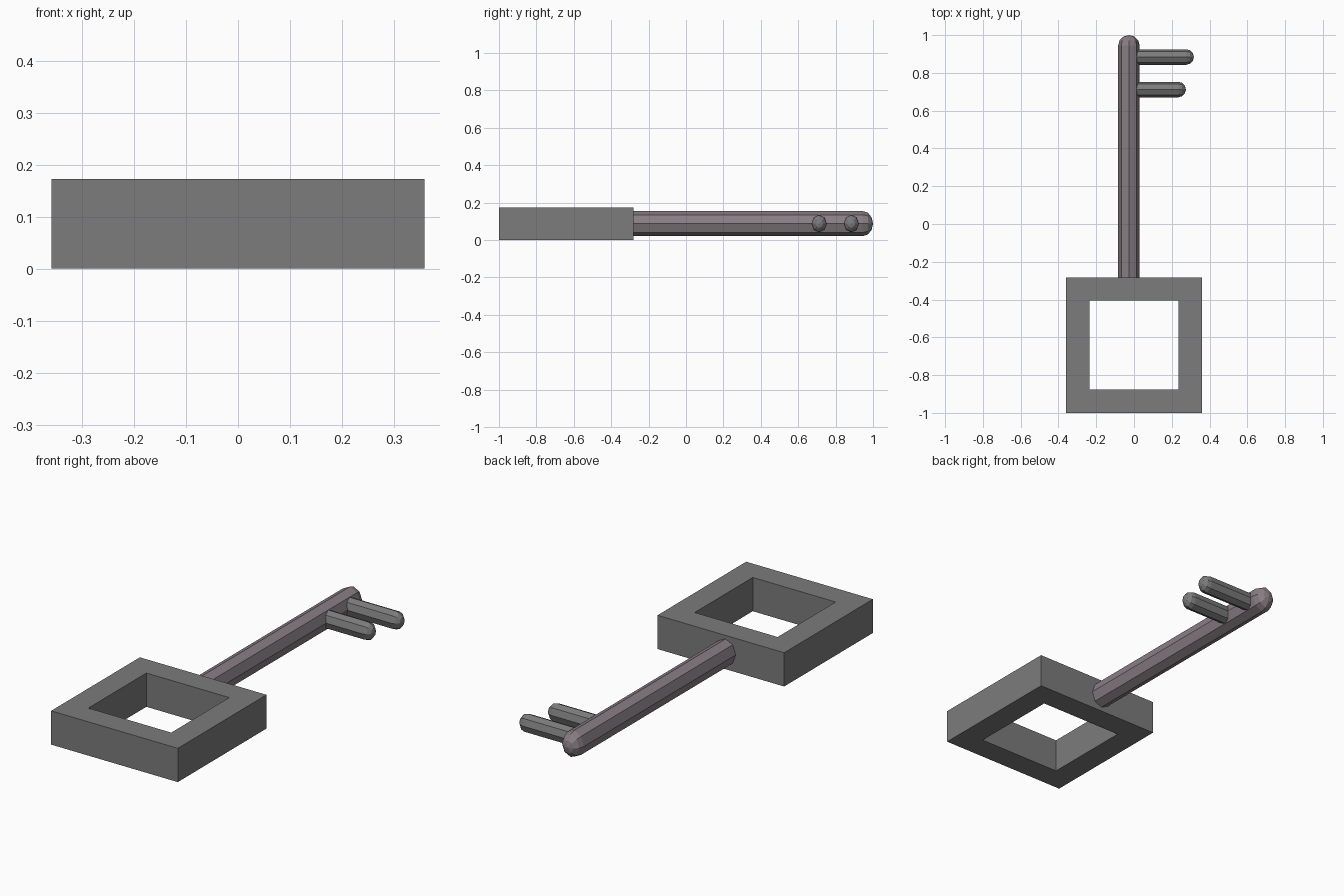
import bpy, bmesh
from math import sin, cos, pi, radians, sqrt
from mathutils import Matrix, Vector

if "Cube" in bpy.data.objects:
    bpy.data.objects.remove(bpy.data.objects["Cube"])


def lathe(name, profile, sides, matrix, closed=False, start=0.0):
    """Revolve an (r, z) profile about z with flat sides, then place it."""
    bm = bmesh.new()
    turn = Matrix.Rotation(start, 3, 'Z')
    vs = [bm.verts.new(turn @ Vector((r, 0, z))) for r, z in profile]
    edges = [bm.edges.new(p) for p in zip(vs, vs[1:])]
    if closed:
        edges.append(bm.edges.new((vs[-1], vs[0])))
    bmesh.ops.spin(bm, geom=vs + edges, cent=(0, 0, 0), axis=(0, 0, 1),
                   angle=2 * pi, steps=sides)
    bmesh.ops.remove_doubles(bm, verts=bm.verts, dist=1e-4)
    bmesh.ops.transform(bm, matrix=matrix, verts=bm.verts)
    bmesh.ops.recalc_face_normals(bm, faces=bm.faces)
    mesh = bpy.data.meshes.new(name)
    bm.to_mesh(mesh)
    bm.free()
    obj = bpy.data.objects.new(name, mesh)
    bpy.context.collection.objects.link(obj)
    return obj


def rod(name, base, length, axis, r_flat, r_z, cap, rings=3):
    """Eight-sided rod with rounded ends, slightly taller than wide."""
    arc = [(sin(i * pi / 2 / rings), cap * cos(i * pi / 2 / rings))
           for i in range(rings + 1)]
    arc[0] = (0, cap)
    profile = [(r, length - cap + z) for r, z in arc]
    profile += [(r, cap - z) for r, z in reversed(arc)]
    rot = (Matrix.Rotation(radians(-90), 4, 'X') if axis == 'Y'
           else Matrix.Rotation(radians(90), 4, 'Y'))
    scale = (r_flat, r_z, 1, 1) if axis == 'Y' else (r_z, r_flat, 1, 1)
    return lathe(name, profile, 8,
                 Matrix.Translation(base) @ rot @ Matrix.Diagonal(scale))


MID_Z = 0.088

# Square bow: a four-sided ring
outer, inner, height = 0.359 * sqrt(2), 0.235 * sqrt(2), 0.173
lathe("bow", [(inner, 0), (outer, 0), (outer, height), (inner, height)], 4,
      Matrix.Translation((0, -0.641, 0)), closed=True, start=pi / 4)

# Shaft, ending inside the bow
shaft = rod("shaft", (-0.027, -0.36, MID_Z), 1.36, 'Y', 0.057, 0.067, 0.055)
mat = bpy.data.materials.new("warm_grey")
mat.diffuse_color = (0.25, 0.21, 0.23, 1)
mat.use_nodes = True
mat.node_tree.nodes["Principled BSDF"].inputs["Base Color"].default_value = mat.diffuse_color
shaft.data.materials.append(mat)

# Two teeth, starting inside the shaft
dark = bpy.data.materials.new("dark_grey")
dark.diffuse_color = (0.2, 0.2, 0.2, 1)
dark.use_nodes = True
dark.node_tree.nodes["Principled BSDF"].inputs["Base Color"].default_value = dark.diffuse_color
for name, y, tip in (("tooth_outer", 0.884, 0.317), ("tooth_inner", 0.712, 0.275)):
    tooth = rod(name, (-0.05, y, MID_Z), tip + 0.05, 'X', 0.041, 0.047, 0.04)
    tooth.data.materials.append(dark)
bpy.data.objects["bow"].data.materials.append(dark)
